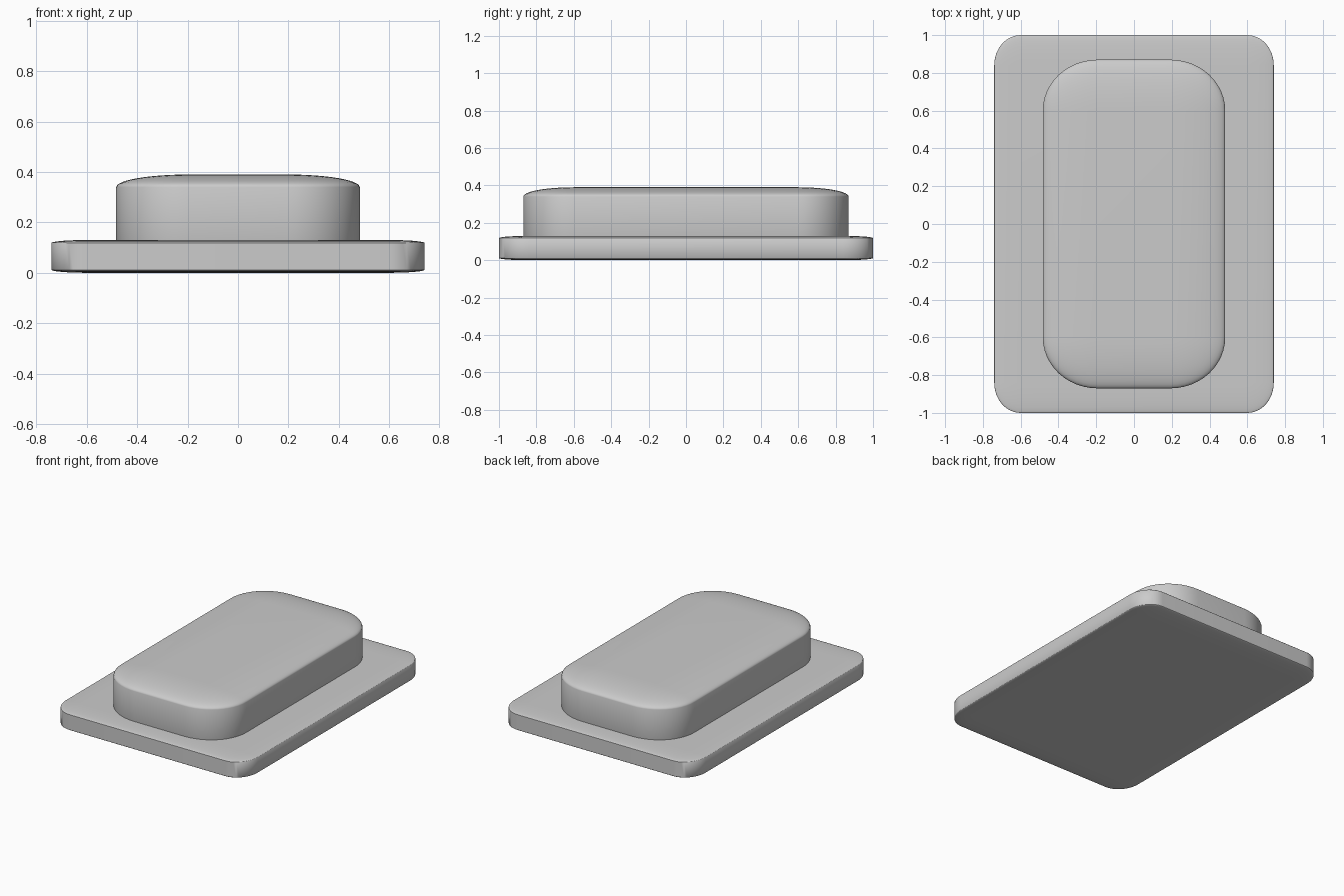
import bpy
import bmesh
from math import radians
from mathutils import Matrix, Vector

cube = bpy.data.objects.get("Cube")
if cube:
    bpy.data.objects.remove(cube, do_unlink=True)

grey = bpy.data.materials.new("plain grey")
grey.use_nodes = True
COLOUR = (0.6, 0.6, 0.6, 1)
grey.diffuse_color = COLOUR
grey.node_tree.nodes["Principled BSDF"].inputs["Base Color"].default_value = COLOUR


def rounded_slab(name, half_x, half_y, bottom, top, radii, segments=12):
    """Box with elliptical rounding: bevelled with radius one, then scaled by radii."""
    size = Vector((2 * half_x, 2 * half_y, top - bottom))
    bm = bmesh.new()
    bmesh.ops.create_cube(bm, size=1)
    bmesh.ops.scale(bm, vec=[s / r for s, r in zip(size, radii)], verts=bm.verts)
    bmesh.ops.bevel(bm, geom=bm.edges[:], offset=1, segments=segments,
                    profile=0.5, affect='EDGES', clamp_overlap=False)
    bmesh.ops.scale(bm, vec=radii, verts=bm.verts)
    bmesh.ops.transform(bm, matrix=Matrix.Translation((0, 0, (top + bottom) / 2)),
                        verts=bm.verts)
    bmesh.ops.recalc_face_normals(bm, faces=bm.faces)
    mesh = bpy.data.meshes.new(name)
    bm.to_mesh(mesh)
    bm.free()
    mesh.materials.append(grey)
    obj = bpy.data.objects.new(name, mesh)
    bpy.context.collection.objects.link(obj)
    bpy.ops.object.select_all(action='DESELECT')
    obj.select_set(True)
    bpy.context.view_layer.objects.active = obj
    bpy.ops.object.shade_smooth_by_angle(angle=radians(40))
    return obj


# Wide thin plate underneath
rounded_slab("base_plate", 0.74, 1.0, 0.0, 0.13, (0.14, 0.16, 0.012))
# Raised block with a softly domed top, sunk into the plate
rounded_slab("raised_block", 0.483, 0.87, 0.04, 0.39, (0.29, 0.27, 0.05))
